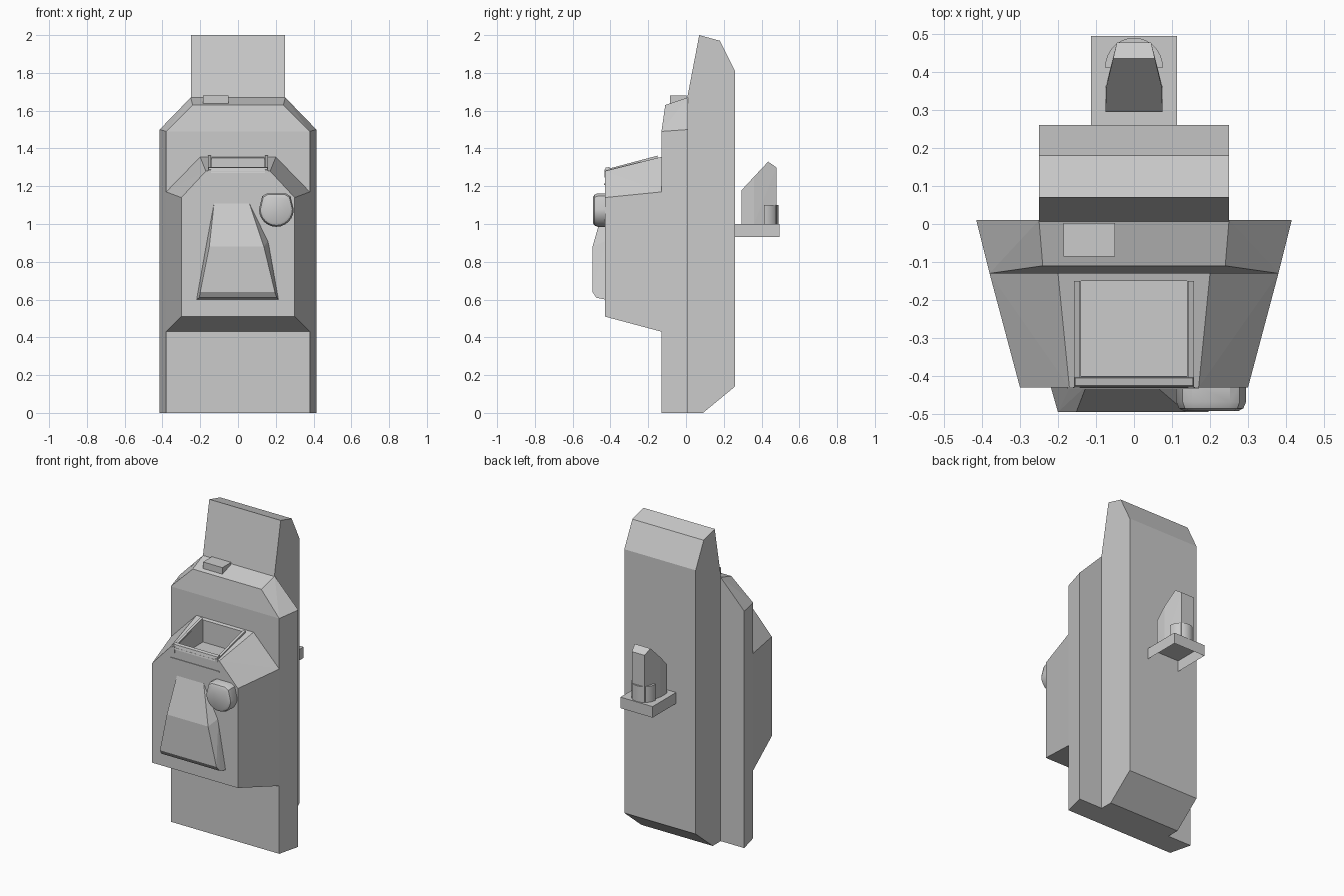
import bpy, bmesh, math
from mathutils import Vector

cube = bpy.data.objects.get("Cube")
if cube:
    bpy.data.objects.remove(cube, do_unlink=True)

grey = bpy.data.materials.new("plain grey")
grey.use_nodes = True
colour = (0.6, 0.6, 0.6, 1)
grey.diffuse_color = colour
grey.node_tree.nodes["Principled BSDF"].inputs["Base Color"].default_value = colour


def finish(name, bm):
    bmesh.ops.recalc_face_normals(bm, faces=bm.faces)
    mesh = bpy.data.meshes.new(name)
    bm.to_mesh(mesh)
    bm.free()
    mesh.materials.append(grey)
    obj = bpy.data.objects.new(name, mesh)
    bpy.context.collection.objects.link(obj)
    return obj


def hull(name, points):
    """Convex solid around the given points, with flat regions merged."""
    bm = bmesh.new()
    for p in points:
        bm.verts.new(p)
    result = bmesh.ops.convex_hull(bm, input=bm.verts)
    spare = {g for g in result["geom_interior"] + result["geom_unused"]
             if isinstance(g, bmesh.types.BMVert)}
    bmesh.ops.delete(bm, geom=list(spare), context="VERTS")
    bmesh.ops.dissolve_limit(bm, angle_limit=math.radians(1),
                             verts=bm.verts, edges=bm.edges)
    return finish(name, bm)


def both(points):
    """Mirror points across the centre plane."""
    return [(s * x, y, z) for s in (-1, 1) for x, y, z in points]


def box_points(x0, x1, y0, y1, z0, z1):
    return [(x, y, z) for x in (x0, x1) for y in (y0, y1) for z in (z0, z1)]


def smooth(obj):
    bpy.ops.object.select_all(action="DESELECT")
    obj.select_set(True)
    bpy.context.view_layer.objects.active = obj
    bpy.ops.object.shade_smooth_by_angle(angle=math.radians(30))


# Main plate with chamfered shoulders
hull("main_plate", both([
    (0.38, -0.13, 0), (0.38, -0.13, 1.49), (0.24, -0.11, 1.63),
    (0.415, 0.01, 0), (0.415, 0.01, 1.50), (0.25, 0.01, 1.67)]))

# Tall back column
column = [(0.005, 0), (0.09, 0), (0.26, 0.14), (0.26, 1.81),
          (0.18, 1.97), (0.07, 2.0), (0.005, 1.66)]
hull("back_column", both([(0.25, y, z) for y, z in column]))

# Front housing
housing = hull("front_housing", both([
    (0.30, -0.43, 0.51), (0.30, -0.43, 1.14), (0.17, -0.43, 1.28),
    (0.38, -0.13, 0.43), (0.38, -0.13, 1.17), (0.20, -0.13, 1.355)]))

# Recess in the housing top
cutter = hull("recess_cutter", box_points(-0.14, 0.14, -0.40, -0.15, 1.21, 1.6))
cutter.hide_render = True
cutter.hide_viewport = True
cut = housing.modifiers.new("recess", "BOOLEAN")
cut.operation = "DIFFERENCE"
cut.solver = "EXACT"
cut.object = cutter

# Raised rim around the recess
for side, s in (("left", 1), ("right", -1)):
    hull(side + "_rim_rail", [
        (s * x, y, z + dz) for x in (0.142, 0.158)
        for y, z in ((-0.432, 1.275), (-0.15, 1.35)) for dz in (-0.03, 0.012)])
hull("front_rim", both([(0.16, -0.432, 1.27), (0.155, -0.425, 1.298),
                        (0.155, -0.405, 1.302), (0.16, -0.40, 1.27)]))

# Thin seam across the housing front
hull("front_seam", box_points(-0.175, 0.17, -0.434, -0.42, 1.207, 1.214))

# Tapered front cover
hull("front_cover", [
    (-0.22, -0.425, 0.60), (0.215, -0.425, 0.60),
    (-0.205, -0.475, 0.61), (0.205, -0.475, 0.61),
    (-0.20, -0.495, 0.64), (0.195, -0.495, 0.64),
    (-0.152, -0.495, 0.88), (0.137, -0.495, 0.88),
    (-0.165, -0.425, 0.91), (0.16, -0.425, 0.91),
    (-0.125, -0.425, 1.125), (0.055, -0.425, 1.125)])

# Rounded knob beside the cover
outline = [(-0.075, 0.07), (-0.05, 0.085), (0.05, 0.085), (0.075, 0.07)]
for i in range(13):
    a = -math.pi * i / 12
    outline.append((0.092 * math.cos(a), 0.092 * math.sin(a)))
knob = []
for y, k in ((-0.42, 1), (-0.468, 1), (-0.485, 0.92), (-0.492, 0.78)):
    knob += [(0.203 + x * k, y, 1.077 + z * k) for x, z in outline]
smooth(hull("front_knob", knob))

# Small tab on the shoulder
hull("top_tab", box_points(-0.185, -0.05, -0.085, 0.003, 1.62, 1.68))

# Back shelf, open underneath and against the column
bm = bmesh.new()
bmesh.ops.create_cube(bm, size=1)
for v in bm.verts:
    v.co = Vector((v.co.x * 0.225, 0.3775 + v.co.y * 0.235, 0.965 + v.co.z * 0.07))
bm.normal_update()
hidden = [f for f in bm.faces if f.normal.z < -0.5 or f.normal.y < -0.5]
bmesh.ops.delete(bm, geom=hidden, context="FACES")
finish("back_shelf", bm)

# Hook post with a sloping top
hull("hook_post", both([
    (0.075, 0.295, 1.0), (0.075, 0.295, 1.18), (0.075, 0.36, 1.0),
    (0.073, 0.36, 1.25), (0.055, 0.435, 1.0), (0.055, 0.435, 1.33),
    (0.045, 0.478, 1.0), (0.045, 0.478, 1.30)]))

# Rounded collar at the foot of the post
arc = [math.pi * i / 16 for i in range(17)]
smooth(hull("hook_collar", [
    (0.076 * math.cos(a), 0.412 + 0.078 * math.sin(a), z)
    for a in arc for z in (1.0, 1.10)]))
